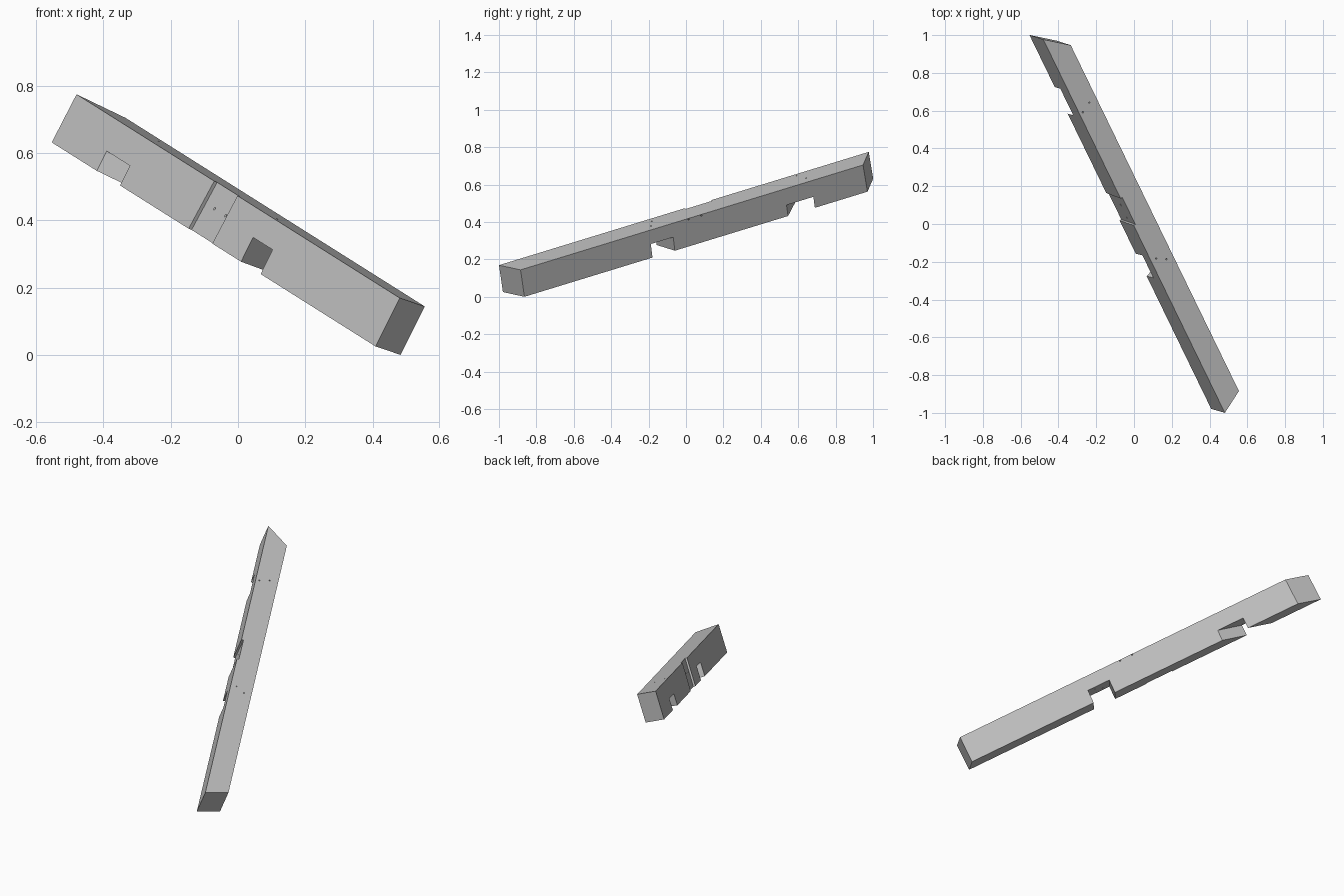
import bpy
from mathutils import Matrix, Vector

cube = bpy.data.objects.get("Cube")
if cube:
    bpy.data.objects.remove(cube, do_unlink=True)

# Beam frame: x runs along the length, y through the width, z up the depth
along = Vector((0.4215, -0.867, -0.2656)).normalized()
across = Vector((0.805, 0.493, -0.333))
across = (across - along * across.dot(along)).normalized()
up = along.cross(across)
frame = Matrix((along, across, up)).transposed().to_4x4()
frame.translation = (-0.48, 0.977, 0.775)

WIDTH, DEPTH = 0.125, 0.162

grey = bpy.data.materials.new("grey timber")
grey.use_nodes = True
colour = (0.55, 0.55, 0.55, 1)
grey.diffuse_color = colour
grey.node_tree.nodes["Principled BSDF"].inputs["Base Color"].default_value = colour


def make_object(name, verts, faces):
    mesh = bpy.data.meshes.new(name)
    mesh.from_pydata(verts, [], faces)
    mesh.materials.append(grey)
    obj = bpy.data.objects.new(name, mesh)
    obj.matrix_world = frame
    bpy.context.collection.objects.link(obj)
    return obj


def skewed_block(name, start, end, y_range, z_range):
    """Block whose two end planes are (position, slope over y, slope over z)."""
    verts = [(p + a * y + b * z, y, z)
             for p, a, b in (start, end) for y in y_range for z in z_range]
    faces = [(0, 1, 3, 2), (4, 6, 7, 5), (0, 4, 5, 1),
             (2, 3, 7, 6), (0, 2, 6, 4), (1, 5, 7, 3)]
    return make_object(name, verts, faces)


def drill(name, start, end, radius=0.004, sides=12):
    start, end = Vector(start), Vector(end)
    axis = end - start
    bpy.ops.mesh.primitive_cylinder_add(vertices=sides, radius=radius, depth=axis.length)
    obj = bpy.context.object
    obj.name = name
    turn = axis.to_track_quat('Z', 'Y').to_matrix().to_4x4()
    obj.matrix_world = frame @ Matrix.Translation((start + end) / 2) @ turn
    obj.data.materials.append(grey)
    return obj


# Beam with compound mitred ends
beam = skewed_block("beam", (0, 0.85, 0.085), (2.28, -0.495, 0.065),
                    (0, WIDTH), (-DEPTH, 0))

# Two skewed notches through the underside, and a shallow housing on the front
through = (-0.03, WIDTH + 0.03)
cutters = [
    skewed_block("upper_notch", (0.314, 0.9, 0.06), (0.477, 0.92, 0.06),
                 through, (-0.2, -0.096)),
    skewed_block("lower_notch", (1.328, -0.33, 0.04), (1.466, -0.33, 0.04),
                 through, (-0.2, -0.081)),
    skewed_block("housing", (0.971, 0, 0.12), (1.135, 0, 0.1),
                 (-0.03, 0.011), (-0.2, 0.03)),
]

# Screw holes down into the notches
for x, y in ((0.457, 0.021), (0.43, 0.077), (1.356, 0.0325), (1.389, 0.082)):
    cutters.append(drill("notch_hole", (x, y, 0.02), (x, y, -0.12)))

# Slanted screw holes from the housing to the top back edge
for x in (1.015, 1.093):
    path = Vector((0.089, WIDTH, 0.073))
    mouth = Vector((x, 0, -0.078))
    cutters.append(drill("housing_hole", mouth - path * 0.1, mouth + path * 1.15))

# Cut everything out of the beam
bpy.context.view_layer.update()
bpy.ops.object.select_all(action='DESELECT')
bpy.context.view_layer.objects.active = beam
beam.select_set(True)
for cutter in cutters:
    cutter.hide_render = True
    cut = beam.modifiers.new(cutter.name, 'BOOLEAN')
    cut.operation = 'DIFFERENCE'
    cut.solver = 'EXACT'
    cut.object = cutter
    bpy.ops.object.modifier_apply(modifier=cut.name)
for cutter in cutters:
    bpy.data.objects.remove(cutter, do_unlink=True)
